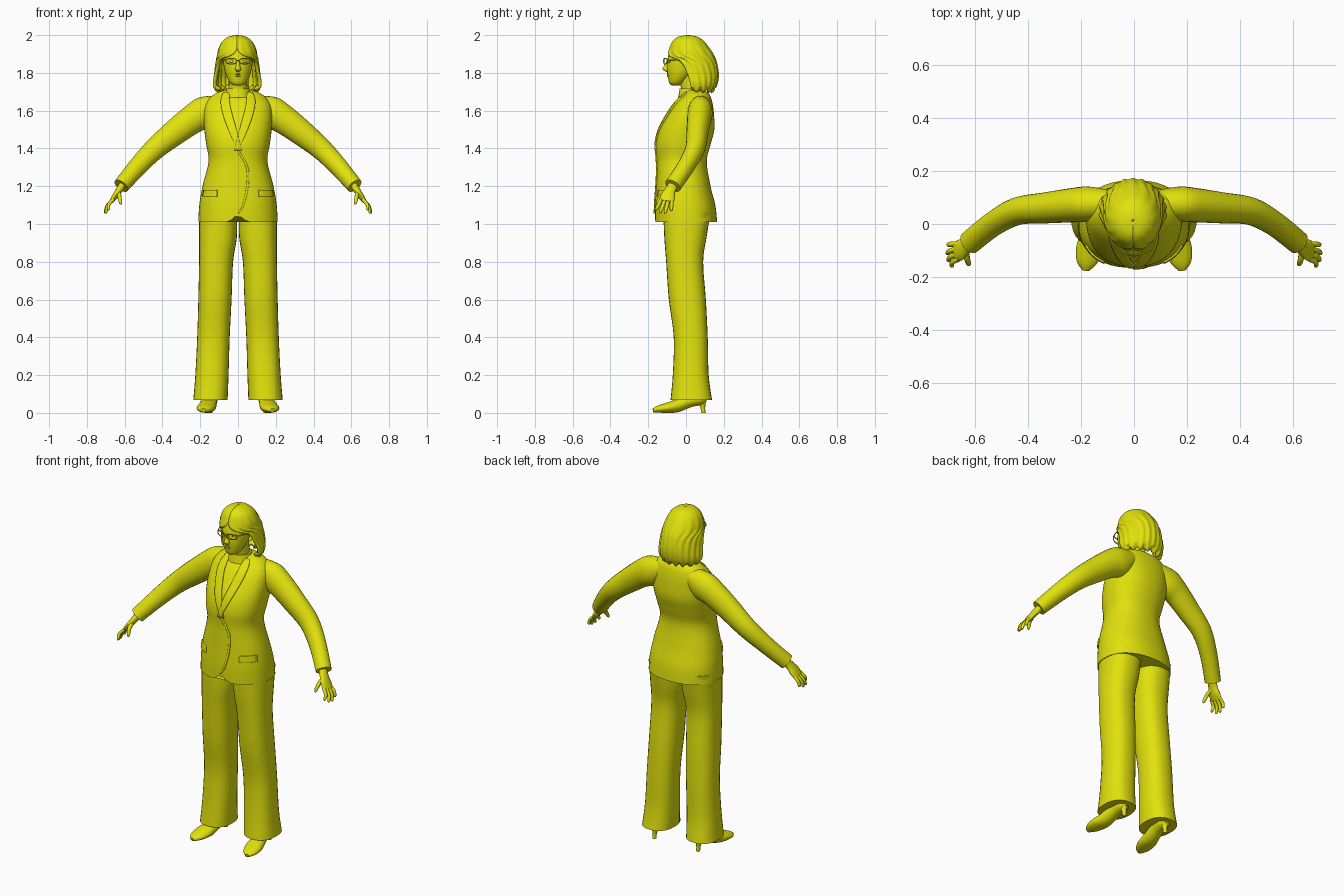
import bpy, bmesh, math
from mathutils import Vector

mat = bpy.data.materials.new("yellow")
mat.diffuse_color = (0.76, 0.76, 0.004, 1)
X, Y, Z = Vector((1, 0, 0)), Vector((0, 1, 0)), Vector((0, 0, 1))


def smooth_keys(keys, steps):
    """Catmull-Rom resampling of rows of numbers."""
    out = []
    for i in range(len(keys) - 1):
        p0, p1, p2 = keys[max(i - 1, 0)], keys[i], keys[i + 1]
        p3 = keys[min(i + 2, len(keys) - 1)]
        for k in range(steps):
            t = k / steps
            out.append([0.5 * (2 * b + (c - a) * t + (2 * a - 5 * b + 4 * c - d) * t * t
                               + (3 * b - a - 3 * c + d) * t ** 3)
                        for a, b, c, d in zip(p0, p1, p2, p3)])
    return out + [list(keys[-1])]


def finish(name, bm, angle=50):
    bmesh.ops.recalc_face_normals(bm, faces=bm.faces[:])
    me = bpy.data.meshes.new(name)
    bm.to_mesh(me)
    bm.free()
    me.materials.append(mat)
    ob = bpy.data.objects.new(name, me)
    bpy.context.collection.objects.link(ob)
    bpy.ops.object.select_all(action='DESELECT')
    ob.select_set(True)
    bpy.context.view_layer.objects.active = ob
    bpy.ops.object.shade_smooth_by_angle(angle=math.radians(angle))
    return ob


def loft(name, keys, n=20, steps=4, ref=X, flat=False, p=1.0, side=1, edit=None):
    """Skin rings (x, y, z, radius along ref, other radius) along a path."""
    rows = smooth_keys([(k[0] * side, *k[1:]) for k in keys], steps)
    pts = [Vector(r[:3]) for r in rows]
    bm = bmesh.new()
    rings = []
    for i, r in enumerate(rows):
        t = Z if flat else (pts[min(i + 1, len(pts) - 1)] - pts[max(i - 1, 0)]).normalized()
        a = (ref - t * ref.dot(t)).normalized()
        b = t.cross(a)
        ring = []
        for j in range(n):
            c, s = math.cos(2 * math.pi * j / n), math.sin(2 * math.pi * j / n)
            co = pts[i] + a * math.copysign(abs(c) ** p, c) * r[3] + b * math.copysign(abs(s) ** p, s) * r[4]
            ring.append(bm.verts.new(edit(co) if edit else co))
        rings.append(ring)
    for r0, r1 in zip(rings, rings[1:]):
        for j in range(n):
            bm.faces.new((r0[j], r0[(j + 1) % n], r1[(j + 1) % n], r1[j]))
    bm.faces.new(rings[0])
    bm.faces.new(rings[-1])
    return finish(name, bm)


def sheet(name, grid, thick, offset):
    """Thick skin over a grid of points."""
    bm = bmesh.new()
    vs = [[bm.verts.new(c) for c in row] for row in grid]
    for r0, r1 in zip(vs, vs[1:]):
        for j in range(len(r0) - 1):
            bm.faces.new((r0[j], r0[j + 1], r1[j + 1], r1[j]))
    ob = finish(name, bm)
    m = ob.modifiers.new("thickness", 'SOLIDIFY')
    m.thickness, m.offset = thick, offset
    return ob


# Jacket body: height, half width, front and back depth
profile = [(1.01, .21, -.165, .165), (1.10, .205, -.165, .155), (1.20, .188, -.16, .13),
           (1.33, .156, -.156, .11), (1.42, .168, -.16, .13), (1.50, .178, -.142, .15),
           (1.58, .18, -.10, .148), (1.64, .168, -.06, .14), (1.685, .13, -.015, .125),
           (1.71, .07, .0, .095)]
torso = [(0, (f + b) / 2, z, w, (b - f) / 2) for z, w, f, b in profile]
POW = 0.88


def notch(co):
    """Lift the front hem where the two jacket edges part."""
    if co.z < 1.03 and co.y < 0:
        co.z += .045 * math.exp(-(co.x / .03) ** 2)
    return co


loft("jacket_body", torso, n=48, steps=5, flat=True, p=POW, edit=notch)
dense = smooth_keys(torso, 8)


def chest(x, z, off=.003):
    """Point on the front of the jacket."""
    for a, b in zip(dense, dense[1:]):
        if z <= b[2]:
            break
    t = max(0, min(1, (z - a[2]) / (b[2] - a[2])))
    cy, w, ry = (a[i] + (b[i] - a[i]) * t for i in (1, 3, 4))
    q = max(0, 1 - min(1, abs(x) / w) ** (2 / POW))
    return Vector((x, cy - ry * q ** (POW / 2) - off, z))


def plate(name, rows, side=1, cols=6, off=.003):
    grid = [[chest(side * (a + (b - a) * j / cols), z, off) for j in range(cols + 1)]
            for z, a, b in smooth_keys(rows, 6)]
    sheet(name, grid, .009, 0)


plate("jacket_front_edge", [(1.39, -.006, .006), (1.30, .042, .053), (1.20, .044, .055),
                            (1.10, .022, .032), (1.055, -.004, .004)], cols=2, off=.001)

# Paired parts
for side, tag in ((1, "left"), (-1, "right")):
    plate(tag + "_lapel", [(1.695, .045, .075), (1.66, .045, .09), (1.60, .035, .085),
                           (1.50, .008, .052), (1.39, -.02, .0)], side)
    plate(tag + "_pocket_flap", [(1.18, .11, .18), (1.145, .11, .185)], side)
    loft(tag + "_sleeve", [(.09, .075, 1.63, .052, .055), (.17, .075, 1.593, .066, .085),
                           (.24, .07, 1.555, .064, .077), (.34, .06, 1.48, .058, .068),
                           (.44, .048, 1.398, .052, .058), (.53, .0, 1.305, .046, .05),
                           (.618, -.07, 1.202, .045, .043)], ref=Y, side=side)
    loft(tag + "_trouser_leg", [(.105, .005, 1.06, .10, .125), (.106, -.003, .93, .1, .112),
                                (.116, -.007, .8, .09, .098), (.122, .007, .6, .088, .098),
                                (.130, .025, .4, .086, .09), (.138, .025, .2, .088, .095),
                                (.146, .028, .068, .091, .11)],
         n=28, flat=True, p=.85, side=side)
    # Shoe with stiletto heel
    loft(tag + "_shoe", [(.14, .105, .08, .02, .02), (.145, .08, .078, .038, .035),
                         (.15, .02, .065, .04, .035), (.16, -.05, .037, .046, .034),
                         (.17, -.1, .027, .049, .027), (.178, -.145, .02, .038, .019),
                         (.182, -.174, .013, .014, .01)], side=side,
         edit=lambda c: Vector((c.x, c.y, max(c.z, .0))))
    loft(tag + "_shoe_heel", [(.145, .092, 0, .011, .011), (.145, .088, .035, .013, .014),
                              (.145, .08, .08, .03, .03)], n=12, flat=True, side=side)
    loft(tag + "_ankle", [(.145, .06, .07, .035, .035), (.14, .05, .2, .04, .045)],
         n=12, steps=1, flat=True, side=side)
    # Hand
    loft(tag + "_palm", [(.605, -.062, 1.215, .026, .022), (.632, -.085, 1.175, .03, .018),
                         (.652, -.097, 1.145, .04, .016), (.672, -.103, 1.118, .036, .011)],
         n=14, ref=Y, side=side)
    for i, (y0, y1, x1, z1) in enumerate([(-.132, -.157, .685, 1.075), (-.112, -.136, .698, 1.06),
                                          (-.093, -.110, .702, 1.058), (-.075, -.078, .698, 1.07)]):
        loft(f"{tag}_finger_{i + 1}", [(.66, y0, 1.13, .010, .010),
                                       ((.672 + x1) / 2 + .006, (y0 + y1) / 2, (1.13 + z1) / 2, .010, .009),
                                       (x1, y1, z1 + .004, .008, .008), (x1, y1, z1 - .002, .003, .003)],
             n=10, ref=Y, side=side)
    loft(tag + "_thumb", [(.632, -.1, 1.165, .014, .012), (.628, -.132, 1.145, .012, .011),
                          (.622, -.15, 1.115, .009, .009), (.62, -.153, 1.103, .003, .003)],
         n=10, ref=Y, side=side)
    # Glasses: lens rim and temple
    rim = []
    for k in range(25):
        a = 2 * math.pi * k / 24
        c, s = math.cos(a), math.sin(a)
        x = .036 + .027 * math.copysign(abs(c) ** .6, c)
        rim.append((x, -.118 + 5 * x * x, 1.862 + .014 * math.copysign(abs(s) ** .6, s), .003, .003))
    loft(tag + "_lens_rim", rim, n=6, steps=1, ref=Y, side=side)
    loft(tag + "_temple", [(.063, -.098, 1.868, .003, .003), (.08, -.06, 1.868, .003, .003),
                           (.086, .01, 1.866, .003, .003)], n=6, side=side)
    loft(tag + "_eye", [(.022, -.089, 1.86, .004, .003), (.034, -.09, 1.86, .006, .007),
                        (.046, -.084, 1.86, .004, .003)], n=8, ref=Y, side=side)

loft("glasses_bridge", [(-.01, -.117, 1.865, .003, .003), (.01, -.117, 1.865, .003, .003)],
     n=6, steps=1, ref=Y)

# Head, neck and collar
loft("head", [(0, -.055, 1.732, .015, .018), (0, -.05, 1.745, .04, .038), (0, -.034, 1.78, .06, .062),
              (0, -.018, 1.82, .072, .083), (0, -.004, 1.87, .08, .094), (0, .005, 1.92, .08, .09),
              (0, .01, 1.96, .06, .068), (0, .01, 1.98, .02, .02)], n=28, flat=True)
loft("neck", [(0, .035, 1.66, .058, .06), (0, .025, 1.72, .05, .052), (0, .01, 1.80, .05, .055)], flat=True)
loft("shirt_collar", [(0, .03, 1.67, .074, .072), (0, .028, 1.70, .065, .064),
                      (0, .026, 1.718, .06, .059)], n=24, flat=True)
loft("nose", [(0, -.094, 1.868, .007, .007), (0, -.102, 1.84, .010, .013),
              (0, -.107, 1.82, .016, .017), (0, -.098, 1.806, .009, .008)], n=12, flat=True)
for name, z in (("upper_lip", 1.793), ("lower_lip", 1.784)):
    loft(name, [(-.026, -.081, z, .003, .002), (0, -.095, z, .007, .005),
                (.026, -.081, z, .003, .002)], n=8, ref=Y)

# Bob hair: height, depth centre, radii, sweep angle from the back
hair = [(2.0, .012, .004, .004, 180), (1.992, .01, .045, .05, 180), (1.968, .012, .078, .083, 180),
        (1.93, .018, .098, .106, 180), (1.895, .024, .106, .122, 166), (1.86, .034, .112, .126, 122),
        (1.80, .043, .12, .128, 108), (1.75, .045, .127, .122, 102), (1.715, .045, .12, .108, 100),
        (1.70, .045, .10, .09, 98)]
grid = []
for z, cy, rx, ry, amax in smooth_keys(hair, 4):
    row = []
    for j in range(65):
        u = j / 32 - 1
        a = math.radians(u * min(amax, 180))
        # Combed locks fade in below the crown
        k = 1 + .022 * math.cos(u * 40) * min(1, (2.0 - z) / .1)
        row.append(Vector((rx * k * math.sin(a) - .004, cy + ry * k * math.cos(a),
                           z + (.008 * math.cos(u * 26) if z < 1.72 else 0))))
    grid.append(row)
sheet("hair", grid, .018, -1)
